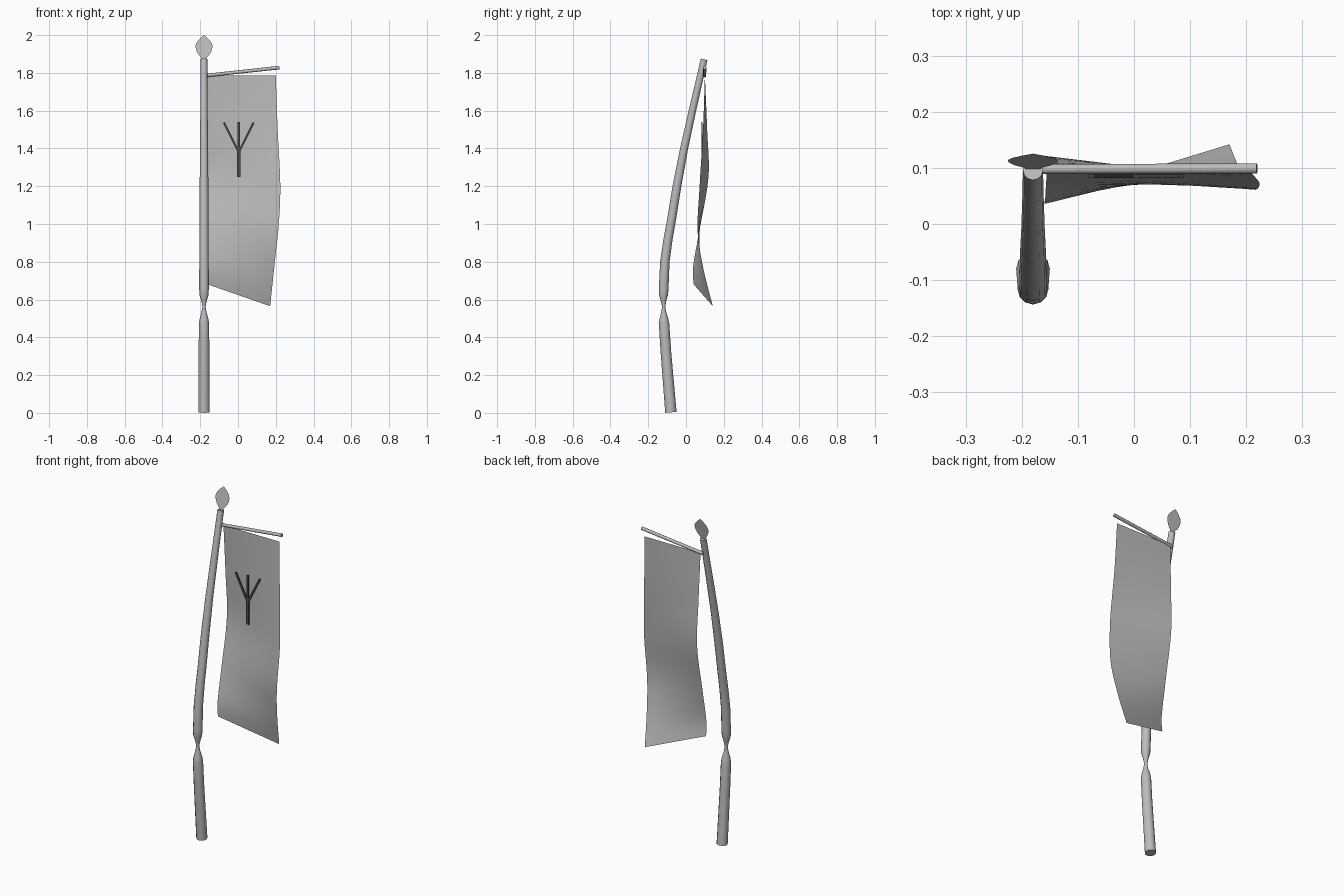
import bpy, bmesh, math
from mathutils import Vector

if "Cube" in bpy.data.objects:
    bpy.data.objects.remove(bpy.data.objects["Cube"])


def material(name, rgb):
    m = bpy.data.materials.new(name)
    m.diffuse_color = (*rgb, 1)
    m.use_nodes = True
    m.node_tree.nodes["Principled BSDF"].inputs["Base Color"].default_value = m.diffuse_color
    return m


GREY = material("light grey", (0.5, 0.5, 0.5))
DARK = material("dark grey", (0.07, 0.07, 0.07))


def make(name, bm, mat, smooth=True):
    me = bpy.data.meshes.new(name)
    bm.to_mesh(me)
    bm.free()
    ob = bpy.data.objects.new(name, me)
    bpy.context.collection.objects.link(ob)
    me.materials.append(mat)
    if smooth:
        bpy.context.view_layer.objects.active = ob
        ob.select_set(True)
        bpy.ops.object.shade_smooth_by_angle(angle=math.radians(40))
        ob.select_set(False)
    return ob


def tube(name, pts, radii, sides, mat):
    """Capped tube through points, each ring square to the path."""
    bm = bmesh.new()
    pts = [Vector(p) for p in pts]
    rings = []
    for i, p in enumerate(pts):
        t = (pts[min(i + 1, len(pts) - 1)] - pts[max(i - 1, 0)]).normalized()
        u = Vector((0, 1, 0)).cross(t).normalized()
        v = t.cross(u)
        rings.append([bm.verts.new(p + radii[i] * (u * math.cos(a) + v * math.sin(a)))
                      for a in (2 * math.pi * k / sides for k in range(sides))])
    for a, b in zip(rings, rings[1:]):
        for k in range(sides):
            n = (k + 1) % sides
            bm.faces.new((a[k], a[n], b[n], b[k]))
    bm.faces.new(rings[0][::-1])
    bm.faces.new(rings[-1])
    return make(name, bm, mat)


def interp(table, z):
    """Smooth cubic interpolation of (z, value) rows, z falling."""
    n = len(table)
    i = 0
    while i < n - 2 and z < table[i + 1][0]:
        i += 1

    def slope(j):
        a, b = table[max(j - 1, 0)], table[min(j + 1, n - 1)]
        return (b[1] - a[1]) / (b[0] - a[0])
    (z0, v0), (z1, v1) = table[i], table[i + 1]
    h = z1 - z0
    t = (z - z0) / h
    return ((2*t**3 - 3*t*t + 1) * v0 + (t**3 - 2*t*t + t) * h * slope(i)
            + (3*t*t - 2*t**3) * v1 + (t**3 - t*t) * h * slope(i + 1))


# bent pole with a pinched grip: y, z, radius
POLE = [(-0.08, 0.003, .030), (-0.093, 0.16, .029), (-0.107, 0.33, .028),
        (-0.116, 0.47, .0275), (-0.117, 0.495, .024), (-0.118, 0.53, .014),
        (-0.118, 0.562, .008), (-0.119, 0.595, .015), (-0.119, 0.625, .024),
        (-0.118, 0.66, .0255), (-0.112, 0.8, .025), (-0.095, 0.92, .024),
        (-0.077, 1.02, .0235), (-0.048, 1.2, .023), (-0.01, 1.4, .021),
        (0.034, 1.6, .0195), (0.066, 1.74, .0185), (0.096, 1.872, .018)]
tube("pole", [(-0.18, y, z) for y, z, r in POLE], [r for y, z, r in POLE], 12, GREY)

# crossbar
tube("crossbar", [(-0.18, 0.098, 1.785), (0.219, 0.099, 1.828)], [.009, .0095], 10, GREY)

# flat leaf finial, tilted along the pole tip
bm = bmesh.new()
half = [(.012, 1.868), (.016, 1.882), (.033, 1.902), (.043, 1.925), (.045, 1.945),
        (.038, 1.963), (.02, 1.983)]
outline = [(w, z) for w, z in half] + [(0, 2.0)] + [(-w, z) for w, z in half[::-1]]
bm.faces.new([bm.verts.new((-0.18 + w, 0.098 + (z - 1.87) * 0.21, z)) for w, z in outline])
make("leaf_finial", bm, GREY, False)

# hanging cloth: the two edges as (z, x) and (z, y), blended across
LX = [(1.785, -.165), (1.5, -.16), (1.2, -.155), (.95, -.157), (.68, -.16)]
LY = [(1.785, .1), (1.5, .112), (1.25, .119), (.95, .068), (.76, .036), (.68, .041)]
RX = [(1.785, .2), (1.5, .21), (1.2, .224), (1.0, .216), (.8, .195), (.565, .17)]
RY = [(1.785, .1), (1.5, .09), (1.2, .072), (.95, .062), (.75, .095), (.565, .142)]
bm = bmesh.new()
NU, NV = 12, 28
grid = []
for j in range(NV + 1):
    zl = 1.785 + (0.68 - 1.785) * j / NV
    zr = 1.785 + (0.565 - 1.785) * j / NV
    a = Vector((interp(LX, zl), interp(LY, zl), zl))
    b = Vector((interp(RX, zr), interp(RY, zr), zr))
    grid.append([bm.verts.new(a.lerp(b, i / NU)) for i in range(NU + 1)])
for j in range(NV):
    for i in range(NU):
        bm.faces.new((grid[j][i], grid[j + 1][i], grid[j + 1][i + 1], grid[j][i + 1]))
make("banner_cloth", bm, GREY)


# forked mark on the cloth, thin plates
def bar(name, x0, z0, x1, z1, w, y=0.085, d=0.006):
    bm = bmesh.new()
    along = Vector((x1 - x0, 0, z1 - z0))
    side = Vector((along.z, 0, -along.x)).normalized() * w / 2
    base = Vector((x0, y - d / 2, z0))
    f = bm.faces.new([bm.verts.new(p) for p in
                      (base - side, base + side, base + along + side, base + along - side)])
    ext = bmesh.ops.extrude_face_region(bm, geom=[f])
    bmesh.ops.translate(bm, vec=(0, d, 0),
                        verts=[e for e in ext["geom"] if isinstance(e, bmesh.types.BMVert)])
    bmesh.ops.recalc_face_normals(bm, faces=bm.faces)
    make(name, bm, DARK, False)


bar("mark_stem", 0.004, 1.25, 0.004, 1.39, .016)
bar("mark_top", 0.004, 1.38, 0.004, 1.54, .011)
bar("mark_arm_left", 0.002, 1.385, -0.075, 1.537, .011)
bar("mark_arm_right", 0.006, 1.385, 0.083, 1.537, .011)
